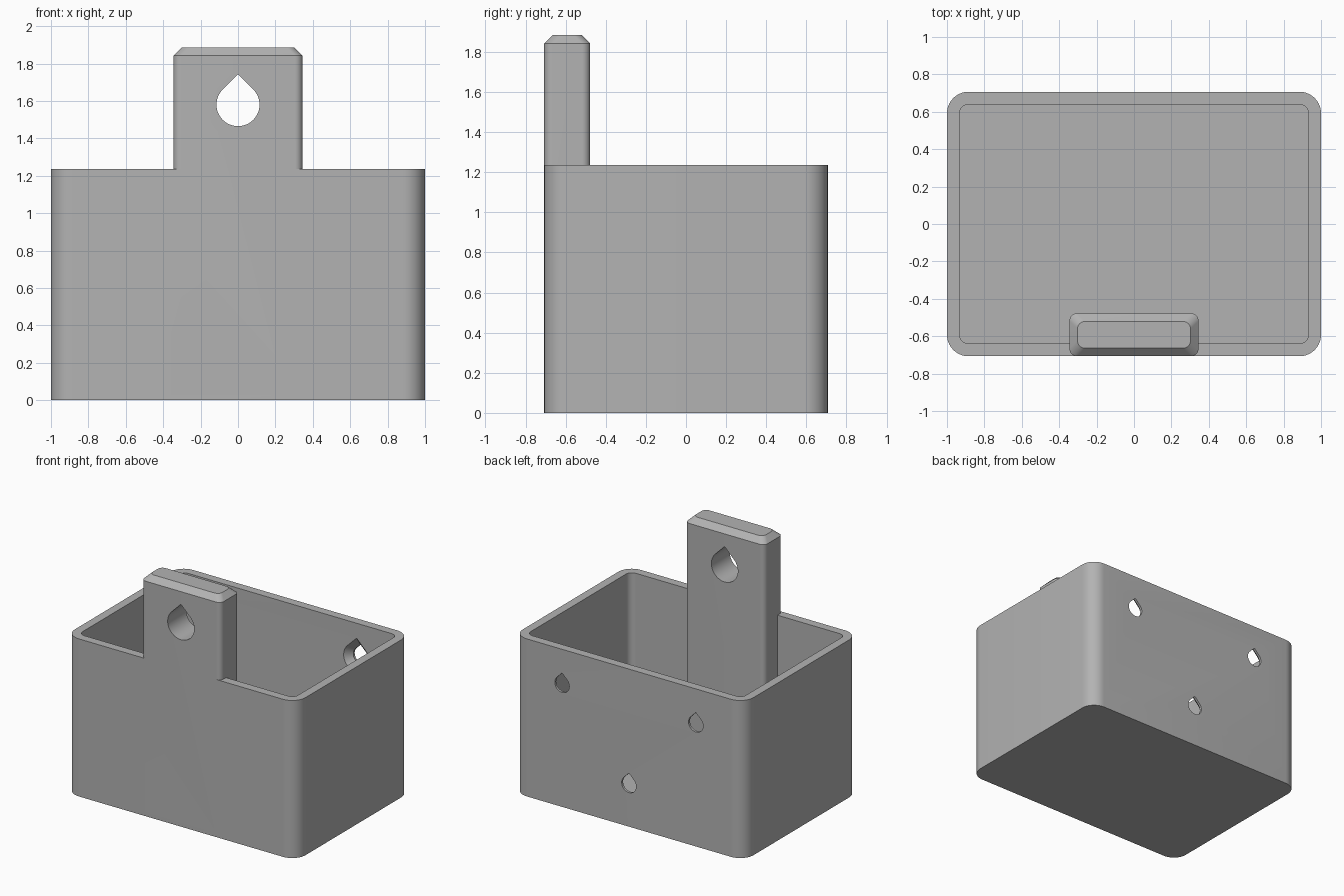
import bpy, bmesh, math

if "Cube" in bpy.data.objects:
    bpy.data.objects.remove(bpy.data.objects["Cube"])

HALF_X, HALF_Y, HEIGHT, WALL = 1.0, 0.707, 1.235, 0.067
TAB_X, TAB_FRONT, TAB_BACK, TOP, CHAMFER = 0.345, -HALF_Y, -0.478, 1.885, 0.043

grey = bpy.data.materials.new("plain grey")
grey.diffuse_color = (0.45, 0.45, 0.45, 1)
grey.use_nodes = True
grey.node_tree.nodes["Principled BSDF"].inputs["Base Color"].default_value = grey.diffuse_color


def loft(name, rings):
    """Closed solid skinned through rings with equal point counts."""
    bm = bmesh.new()
    loops = [[bm.verts.new(p) for p in ring] for ring in rings]
    n = len(loops[0])
    bm.faces.new(loops[0])
    bm.faces.new(loops[-1])
    for a, b in zip(loops, loops[1:]):
        for i in range(n):
            j = (i + 1) % n
            bm.faces.new((a[i], a[j], b[j], b[i]))
    bmesh.ops.recalc_face_normals(bm, faces=bm.faces)
    mesh = bpy.data.meshes.new(name)
    bm.to_mesh(mesh)
    bm.free()
    mesh.materials.append(grey)
    obj = bpy.data.objects.new(name, mesh)
    bpy.context.collection.objects.link(obj)
    return obj


def rounded_rect(x, y0, y1, r, z, steps=10):
    pts = []
    corners = [(x - r, y1 - r), (r - x, y1 - r), (r - x, y0 + r), (x - r, y0 + r)]
    for k, (cx, cy) in enumerate(corners):
        for i in range(steps + 1):
            a = math.pi / 2 * (k + i / steps)
            pts.append((cx + r * math.cos(a), cy + r * math.sin(a), z))
    return pts


def teardrop(x, y, z, r, steps=36):
    """Circle with a 45 degree pointed top, standing in the xz plane."""
    pts = [(x, y, z + r * math.sqrt(2))]
    for i in range(steps + 1):
        a = math.radians(135 + 270 * i / steps)
        pts.append((x + r * math.cos(a), y, z + r * math.sin(a)))
    return pts


def combine(target, other, operation):
    mod = target.modifiers.new(operation.title(), 'BOOLEAN')
    mod.object, mod.operation, mod.solver = other, operation, 'EXACT'
    bpy.context.view_layer.objects.active = target
    bpy.ops.object.modifier_apply(modifier=mod.name)
    bpy.data.objects.remove(other, do_unlink=True)


# open box with rounded corners
box = loft("box", [rounded_rect(HALF_X, -HALF_Y, HALF_Y, 0.115, z) for z in (0, HEIGHT)])
ix, iy = HALF_X - WALL, HALF_Y - WALL
combine(box, loft("cavity", [rounded_rect(ix, -iy, iy, 0.05, z)
                             for z in (WALL, HEIGHT + 0.1)]), 'DIFFERENCE')

# hanging tab with a chamfered top
c = CHAMFER
tab = loft("tab", [
    rounded_rect(TAB_X, TAB_FRONT, TAB_BACK, 0.04, 0.03),
    rounded_rect(TAB_X, TAB_FRONT, TAB_BACK, 0.04, TOP - c),
    rounded_rect(TAB_X - c, TAB_FRONT + c, TAB_BACK - c, 0.04, TOP)])
combine(box, tab, 'UNION')

# large hole through the tab
combine(box, loft("tab_hole", [teardrop(0, y, 1.58, 0.115)
                               for y in (TAB_FRONT - 0.1, TAB_BACK + 0.1)]), 'DIFFERENCE')

# three screw holes in the back wall, countersunk from the inside
for x, z in ((-0.58, 0.96), (0.58, 0.96), (0, 0.33)):
    hole = loft("screw_hole", [
        teardrop(x, iy - 0.02, z, 0.115),
        teardrop(x, iy, z, 0.112),
        teardrop(x, HALF_Y - 0.018, z, 0.063),
        teardrop(x, HALF_Y + 0.05, z, 0.063)])
    combine(box, hole, 'DIFFERENCE')

# smooth corners, crisp edges
bpy.ops.object.select_all(action='DESELECT')
box.select_set(True)
bpy.context.view_layer.objects.active = box
bpy.ops.object.shade_smooth_by_angle(angle=math.radians(30))
